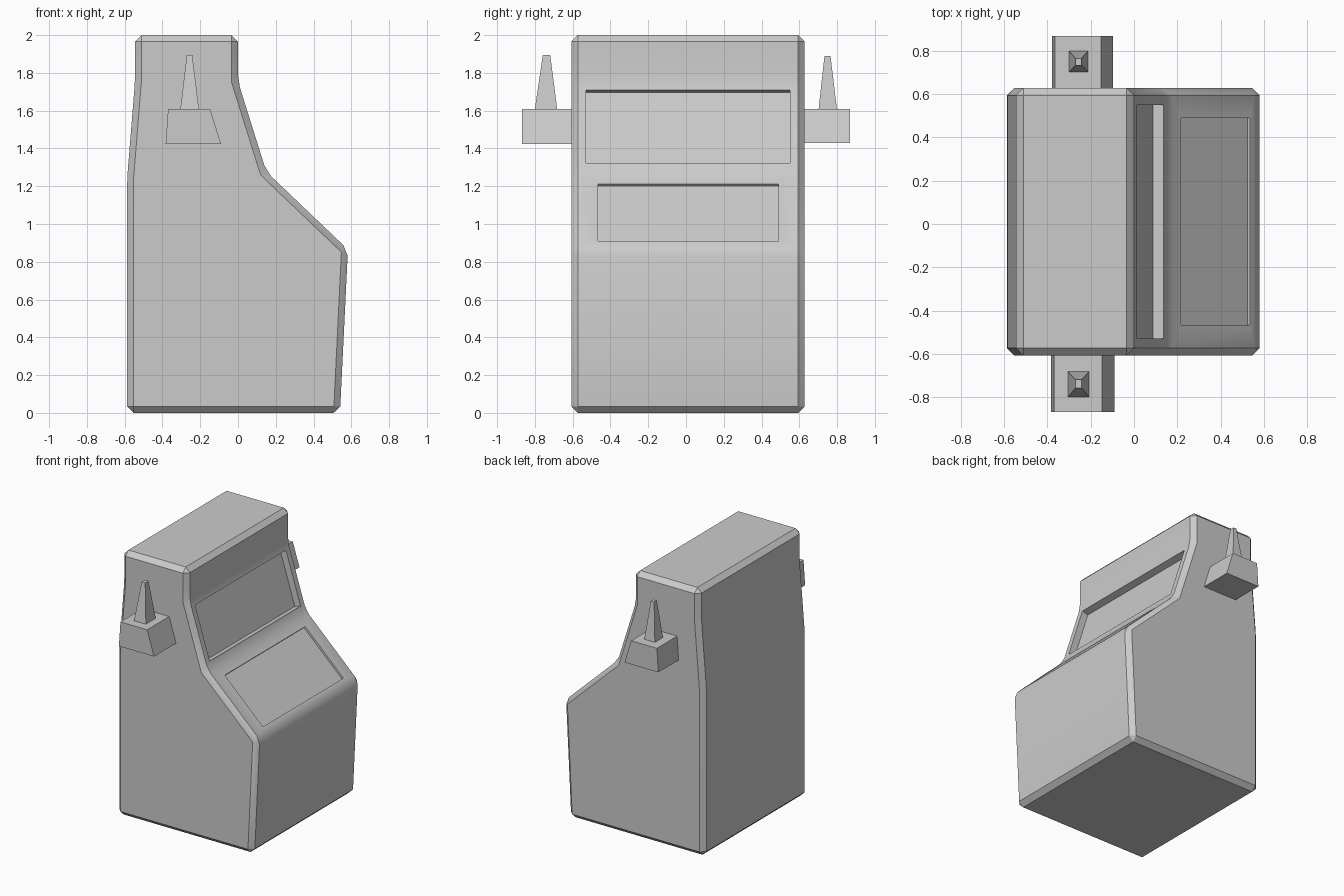
import bpy, bmesh

if "Cube" in bpy.data.objects:
    bpy.data.objects.remove(bpy.data.objects["Cube"])

Y0, Y1 = -0.607, 0.628   # cabinet sides


def finish(bm, name):
    bmesh.ops.recalc_face_normals(bm, faces=bm.faces)
    mesh = bpy.data.meshes.new(name)
    bm.to_mesh(mesh)
    bm.free()
    ob = bpy.data.objects.new(name, mesh)
    bpy.context.collection.objects.link(ob)
    return ob


def recess(bm, z_mid, y_range, z_range, depth):
    """Sink a rectangular panel into the front face at height z_mid."""
    face = max((f for f in bm.faces if f.normal.x > 0.5 and abs(f.normal.y) < 0.1
                and min(v.co.z for v in f.verts) < z_mid < max(v.co.z for v in f.verts)),
               key=lambda f: f.calc_area())
    n, p = face.normal.copy(), face.calc_center_median()
    bmesh.ops.inset_individual(bm, faces=[face], thickness=0.03)
    for v in face.verts:
        y = y_range[v.co.y > p.y]
        z = z_range[v.co.z > p.z]
        v.co = (p.x - n.z * (z - p.z) / n.x, y, z)
    bmesh.ops.inset_individual(bm, faces=[face], thickness=0, depth=-depth)


def frustum(name, bottom, top, z0, z1):
    """Block between two rectangles given as (x0, x1, y0, y1)."""
    bm = bmesh.new()
    bmesh.ops.create_cube(bm, size=1)
    for v in bm.verts:
        r, z = (top, z1) if v.co.z > 0 else (bottom, z0)
        v.co = (r[v.co.x > 0], r[2 + (v.co.y > 0)], z)
    return finish(bm, name)


# Cabinet: side profile extruded across, every edge chamfered, two panels sunk in
profile = [(-0.545, 2), (0, 2), (0, 1.755), (0.15, 1.277), (0.582, 0.865),
           (0.54, 0), (-0.587, 0), (-0.587, 1.24), (-0.545, 1.76)]
bm = bmesh.new()
side = bm.faces.new([bm.verts.new((x, Y0, z)) for x, z in profile])
ext = bmesh.ops.extrude_face_region(bm, geom=[side])
bmesh.ops.translate(bm, vec=(0, Y1 - Y0, 0),
                    verts=[g for g in ext["geom"] if isinstance(g, bmesh.types.BMVert)])
if not any(f is side for f in bm.faces):
    bm.faces.new([v for v in bm.verts if abs(v.co.y - Y0) < 1e-5])
bmesh.ops.recalc_face_normals(bm, faces=bm.faces)
bmesh.ops.bevel(bm, geom=bm.edges[:], offset=0.034, segments=1,
                affect='EDGES', clamp_overlap=True)
bm.normal_update()
recess(bm, 1.52, (-0.53, 0.55), (1.322, 1.71), 0.05)
recess(bm, 1.06, (-0.467, 0.49), (0.91, 1.213), 0.016)
cabinet = finish(bm, "cabinet")
bpy.context.view_layer.objects.active = cabinet
cabinet.select_set(True)
bpy.ops.object.shade_smooth_by_angle(angle=0.55)

# Side brackets, each with a tapered spike
frustum("bracket_front", (-0.383, -0.09, -0.869, Y0 + 0.01),
        (-0.37, -0.148, -0.869, Y0 + 0.01), 1.424, 1.61)
frustum("spike_front", (-0.305, -0.207, -0.8, -0.682),
        (-0.271, -0.242, -0.758, -0.719), 1.61, 1.895)
frustum("bracket_back", (-0.378, -0.097, Y1 - 0.01, 0.869),
        (-0.366, -0.152, Y1 - 0.01, 0.869), 1.43, 1.608)
frustum("spike_back", (-0.3, -0.212, 0.702, 0.799),
        (-0.27, -0.243, 0.733, 0.765), 1.608, 1.89)
